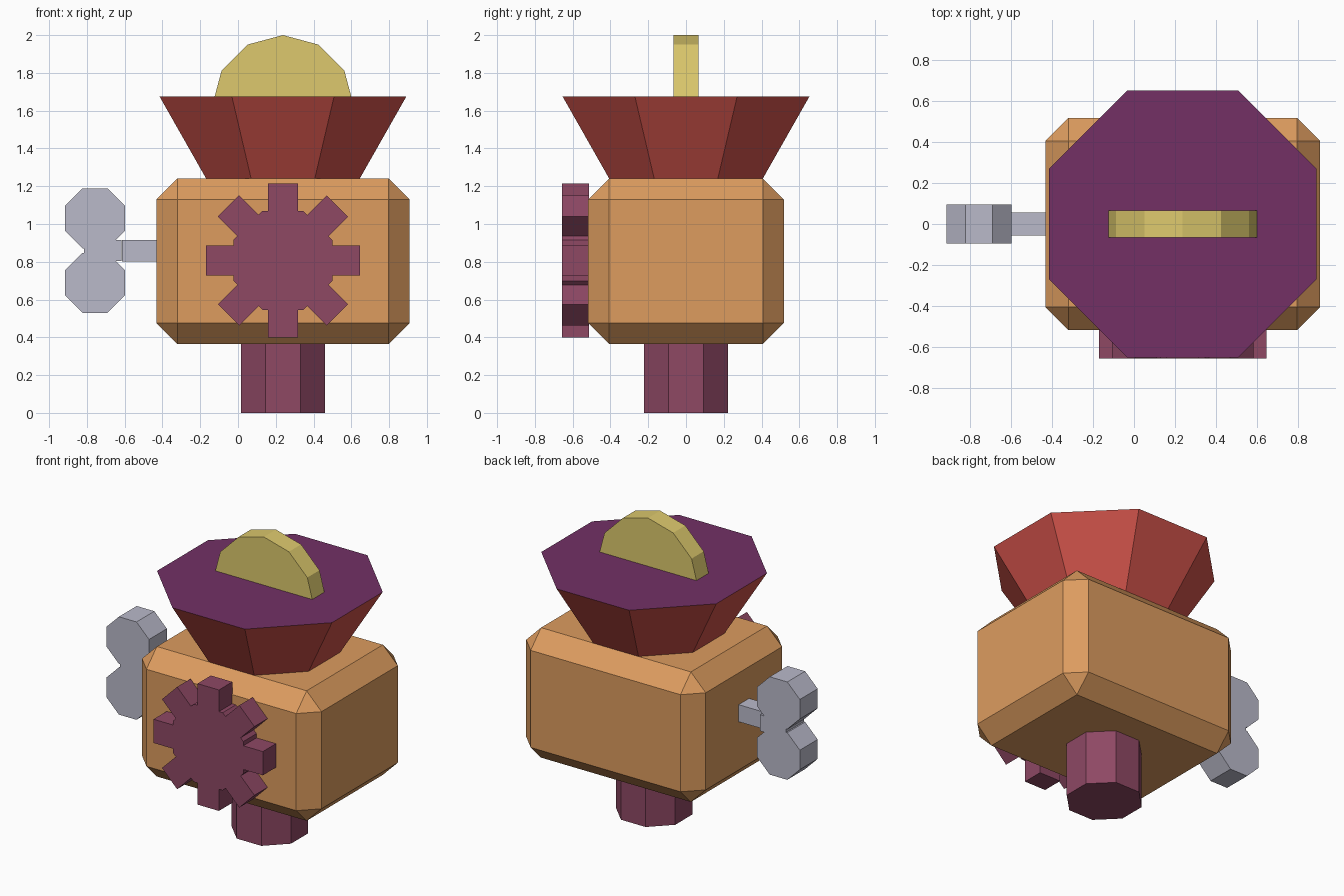
import bpy
import bmesh
from math import cos, pi
from mathutils import Matrix, Vector

cube = bpy.data.objects.get("Cube")
if cube:
    bpy.data.objects.remove(cube, do_unlink=True)


def linear(c):
    c /= 255
    return c / 12.92 if c <= 0.04045 else ((c + 0.055) / 1.055) ** 2.4


def material(name, r, g, b):
    mat = bpy.data.materials.new(name)
    mat.use_nodes = True
    colour = (linear(r), linear(g), linear(b), 1)
    mat.diffuse_color = colour
    mat.node_tree.nodes["Principled BSDF"].inputs["Base Color"].default_value = colour
    return mat


ORANGE = material("orange", 221, 156, 95)
RED = material("red", 207, 82, 74)
PLUM = material("plum", 142, 72, 100)
PURPLE = material("purple", 115, 48, 101)
YELLOW = material("yellow", 221, 201, 109)
GREY = material("grey", 186, 186, 202)

CX = 0.238  # axis of the body, funnel, stem and gear
UP_TO_Y = Matrix.Rotation(pi / 2, 4, 'X')


def finish(bm, name, *mats):
    mesh = bpy.data.meshes.new(name)
    bm.to_mesh(mesh)
    bm.free()
    for mat in mats:
        mesh.materials.append(mat)
    obj = bpy.data.objects.new(name, mesh)
    bpy.context.collection.objects.link(obj)
    return obj


def box(name, mat, centre, size, turn=0, bevel=0):
    """Box, optionally turned about y and chamfered."""
    bm = bmesh.new()
    bmesh.ops.create_cube(bm, size=1)
    bmesh.ops.scale(bm, vec=size, verts=bm.verts)
    if bevel:
        bmesh.ops.bevel(bm, geom=bm.edges[:], offset=bevel, segments=1,
                        affect='EDGES')
    obj = finish(bm, name, mat)
    obj.matrix_world = Matrix.Translation(centre) @ Matrix.Rotation(turn, 4, 'Y')
    return obj


def prism(name, mats, centre, low, high, depth, sides=8, along_y=False):
    """Prism or frustum given by its apothems, with flats facing the axes."""
    k = cos(pi / sides)
    bm = bmesh.new()
    bmesh.ops.create_cone(bm, cap_ends=True, segments=sides, radius1=low / k,
                          radius2=high / k, depth=depth,
                          matrix=Matrix.Rotation(pi / sides, 4, 'Z'))
    # Put flats, not corners, on the x axis
    if not any(abs(f.normal.y) < 1e-3 and f.normal.x > 0.5 for f in bm.faces):
        bmesh.ops.rotate(bm, verts=bm.verts, matrix=Matrix.Rotation(pi / sides, 3, 'Z'))
    if len(mats) > 1:
        for f in bm.faces:
            f.material_index = int(f.normal.z > 0.9)
    if along_y:
        bm.transform(UP_TO_Y)
    obj = finish(bm, name, *mats)
    obj.location = centre
    return obj


# Body, stem and funnel
box("body", ORANGE, (CX, 0, 0.803), (1.34, 1.035, 0.877), bevel=0.111)
prism("stem", [PLUM], (CX, 0, 0.185), 0.222, 0.222, 0.37)
prism("funnel", [RED, PURPLE], (CX, 0, 1.457), 0.406, 0.653, 0.435)

# Coin: twelve-sided disc with a corner at the top, cut off at the funnel lid
bm = bmesh.new()
bmesh.ops.create_cone(bm, cap_ends=True, segments=12, radius1=0.375,
                      radius2=0.375, depth=0.13)
bm.transform(Matrix.Translation((CX, 0, 1.625)) @ UP_TO_Y)
cut = bmesh.ops.bisect_plane(bm, geom=bm.verts[:] + bm.edges[:] + bm.faces[:],
                             plane_co=Vector((0, 0, 1.67)),
                             plane_no=Vector((0, 0, 1)), clear_inner=True)
bmesh.ops.holes_fill(bm, edges=[e for e in cut["geom_cut"]
                                if isinstance(e, bmesh.types.BMEdge)])
finish(bm, "coin", YELLOW)

# Gear on the front: octagonal hub with four crossing bars as eight teeth
GEAR = (CX, -0.586, 0.807)
prism("gear_hub", [PLUM], GEAR, 0.262, 0.262, 0.143, along_y=True)
for i in range(8):
    direction = Matrix.Rotation(i * pi / 4, 3, 'Y') @ Vector((0.32, 0, 0))
    box(f"gear_tooth_{i + 1}", PLUM, Vector(GEAR) + direction,
        (0.176, 0.143, 0.16), turn=i * pi / 4)

# Winding key on the right
box("key_shaft", GREY, (-0.515, 0, 0.859), (0.2, 0.112, 0.115))
box("key_bridge", GREY, (-0.716, 0, 0.859), (0.196, 0.19, 0.11))
for label, z in (("upper", 1.03), ("lower", 0.688)):
    prism(f"key_{label}_lobe", [GREY], (-0.757, 0, z), 0.159, 0.159, 0.19,
          along_y=True)
